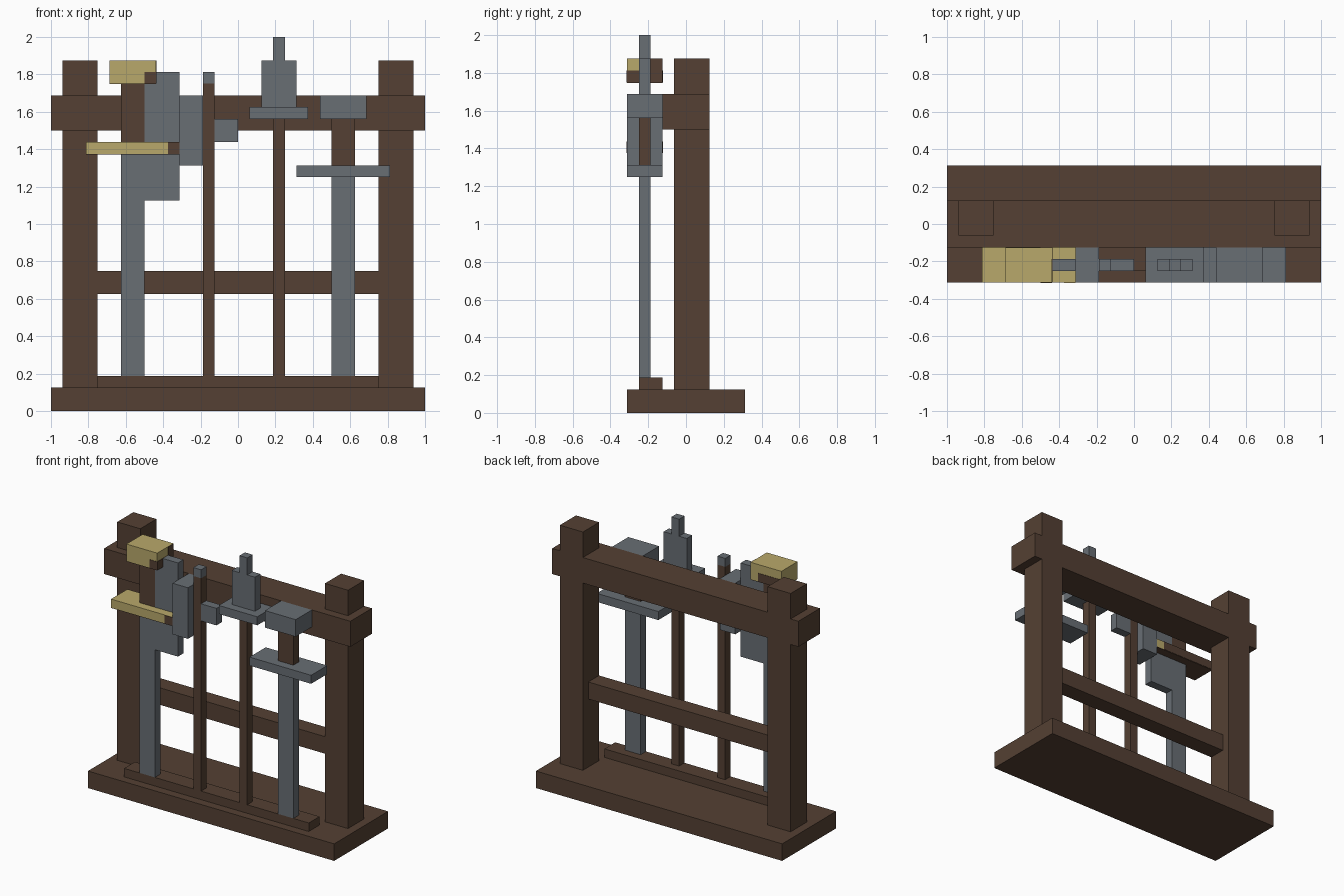
import bpy
from mathutils import Vector

if "Cube" in bpy.data.objects:
    bpy.data.objects.remove(bpy.data.objects["Cube"], do_unlink=True)

UNIT = 1 / 16          # every part sits on this grid
SKIN = 0.04            # thickness of painted plates, in grid units


def material(name, rgb):
    mat = bpy.data.materials.new(name)
    mat.use_nodes = True
    colour = (*rgb, 1)
    mat.diffuse_color = colour
    mat.node_tree.nodes["Principled BSDF"].inputs["Base Color"].default_value = colour
    return mat


wood = material("dark wood", (0.089, 0.051, 0.033))
steel = material("grey steel", (0.138, 0.156, 0.175))
brass = material("pale brass", (0.485, 0.397, 0.147))


def box(name, mat, x, y, z):
    """Box spanning the (low, high) ranges x, y and z in grid units."""
    bpy.ops.mesh.primitive_cube_add(size=1)
    obj = bpy.context.object
    obj.name = obj.data.name = name
    low, high = (Vector(corner) * UNIT for corner in zip(x, y, z))
    for vert in obj.data.vertices:
        vert.co = Vector(b if c > 0 else a for a, b, c in zip(low, high, vert.co))
    obj.data.materials.append(mat)
    return obj


THIN = (-4, -3)        # depth of blades and shafts
WIDE = (-5, -2)        # depth of guards, pommels and heads

# Rack frame
box("base", wood, (-16, 16), (-5, 5), (0, 2))
box("top_beam", wood, (-16, 16), (-2, 2), (24, 27))
box("middle_rail", wood, (-12, 12), (-1, 1), (10, 12))
box("foot_strip", wood, (-12, 12), (-4, -2), (2, 3))
for side, x in (("right", (-15, -12)), ("left", (12, 15))):
    box(side + "_post", wood, x, (-1, 2), (2, 30))


def sword(name, centre, guard_z, grip_top, fittings):
    """Straight sword hanging point down."""
    def span(half):
        return (centre - half, centre + half)
    box(name + "_blade", steel, span(1), THIN, (3, guard_z))
    box(name + "_guard", fittings, span(4), WIDE, (guard_z, guard_z + 1))
    box(name + "_grip", wood, span(1), THIN, (guard_z + 1, grip_top))
    box(name + "_pommel", fittings, span(2), WIDE, (grip_top, grip_top + 2))


sword("long_sword", -9, 22, 28, brass)
sword("short_sword", 9, 20, 25, steel)

# Worn wood-coloured patches on the brass fittings
FRONT = (-5 - SKIN, -5)
BACK = (-2, -2 + SKIN)
END = (-7, -7 + SKIN)
box("guard_front_patch", wood, (-6, -5), FRONT, (22, 23))
box("guard_back_patch", wood, (-13, -6), BACK, (22, 23))
box("guard_under_patch", wood, (-13, -5), WIDE, (22 - SKIN, 22))
box("pommel_front_patch", wood, (-8, -7), FRONT, (28, 29))
box("pommel_back_patch", wood, (-11, -8), BACK, (28, 29))
box("pommel_under_patch", wood, (-11, -7), WIDE, (28 - SKIN, 28))
box("pommel_end_low_patch", wood, END, WIDE, (28, 29))
box("pommel_end_high_patch", wood, END, (-3, -2), (29, 30))

# Axe
box("axe_shaft", wood, (-3, -2), THIN, (3, 28))
box("axe_cap", steel, (-3, -2), THIN, (28, 29))
box("axe_head", steel, (-5, -3), WIDE, (21, 27))
box("axe_blade", steel, (-8, -5), THIN, (18, 29))
box("axe_back_spike", steel, (-2, 0), THIN, (23, 25))

# Spear
box("spear_shaft", wood, (3, 4), THIN, (3, 25))
box("spear_collar", steel, (1, 6), WIDE, (25, 26))
box("spear_blade", steel, (2, 5), THIN, (26, 30))
box("spear_tip", steel, (3, 4), THIN, (30, 32))
